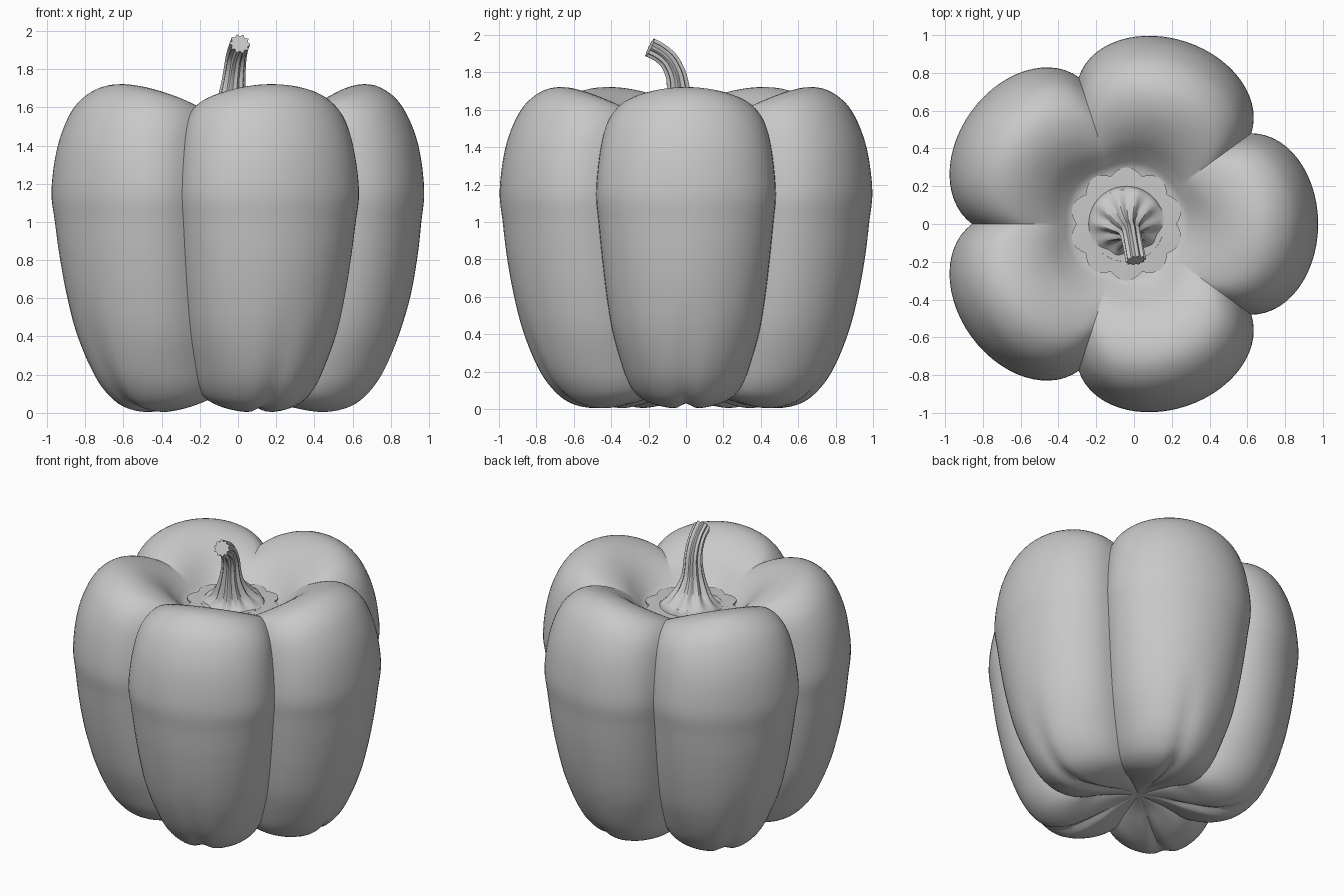
import bpy, bmesh
from math import sin, cos, pi, radians, exp
from mathutils import Vector

if "Cube" in bpy.data.objects:
    bpy.data.objects.remove(bpy.data.objects["Cube"], do_unlink=True)

LOBES = 5
AXIS_X = -0.04

grey = bpy.data.materials.new("matte grey")
grey.use_nodes = True
colour = (0.58, 0.58, 0.58, 1)
grey.diffuse_color = colour
grey.node_tree.nodes["Principled BSDF"].inputs["Base Color"].default_value = colour


def catmull(points, steps):
    """Smooth curve through the given points."""
    pts = [Vector(p) for p in points]
    pts = [pts[0]] + pts + [pts[-1]]
    curve = []
    for a, b, c, d in zip(pts, pts[1:], pts[2:], pts[3:]):
        for i in range(steps):
            t = i / steps
            curve.append(b + 0.5 * t * ((c - a) + t * ((2 * a - 5 * b + 4 * c - d)
                         + t * (3 * (b - c) + d - a))))
    return curve + [pts[-1]]


def loft(name, rings, sharp_angle):
    """Join closed rings of equal size into a skin with capped ends."""
    bm = bmesh.new()
    loops = [[bm.verts.new(p) for p in ring] for ring in rings]
    n = len(loops[0])
    for low, high in zip(loops, loops[1:]):
        for i in range(n):
            j = (i + 1) % n
            bm.faces.new((low[i], low[j], high[j], high[i]))
    bm.faces.new(loops[0][::-1])
    bm.faces.new(loops[-1])
    mesh = bpy.data.meshes.new(name)
    bm.to_mesh(mesh)
    bm.free()
    mesh.materials.append(grey)
    obj = bpy.data.objects.new(name, mesh)
    bpy.context.collection.objects.link(obj)
    bpy.ops.object.select_all(action="DESELECT")
    obj.select_set(True)
    bpy.context.view_layer.objects.active = obj
    bpy.ops.object.shade_smooth_by_angle(angle=radians(sharp_angle))
    return obj


# Lobed body: each row holds ridge radius, ridge height, seam radius, seam height
profile = [
    (0.01, 0.1, 0.01, 0.1), (0.15, 0.08, 0.12, 0.1), (0.33, 0.025, 0.25, 0.09),
    (0.5, 0, 0.37, 0.07), (0.64, 0.03, 0.46, 0.09), (0.74, 0.11, 0.53, 0.15),
    (0.82, 0.23, 0.59, 0.25), (0.895, 0.42, 0.67, 0.42), (0.945, 0.62, 0.725, 0.62),
    (0.98, 0.82, 0.765, 0.82), (1, 1, 0.795, 1), (1.015, 1.17, 0.817, 1.15),
    (0.985, 1.4, 0.79, 1.34), (0.92, 1.57, 0.74, 1.49), (0.84, 1.67, 0.67, 1.57),
    (0.73, 1.72, 0.58, 1.605), (0.6, 1.7, 0.49, 1.59), (0.47, 1.62, 0.41, 1.555),
    (0.36, 1.51, 0.34, 1.5), (0.29, 1.46, 0.28, 1.46), (0.15, 1.45, 0.15, 1.45),
]
HALF = pi / LOBES
SEGMENTS = 28
rings = []
curve = catmull(profile, 4)
for index, (ridge_r, ridge_z, seam_r, seam_z) in enumerate(curve):
    # The seams soften inside the top hollow
    soft = min(1, max(0, (index / len(curve) - 0.72) / 0.15))
    # A shallow groove splits the lower end of each ridge
    groove = 0.03 * max(0, 1 - ridge_z / 0.6) * min(1, ridge_r / 0.3)
    groove *= index < len(curve) / 2
    ring = []
    for lobe in range(LOBES):
        turn = lobe * 2 * HALF
        for k in range(SEGMENTS):
            t = -pi / 2 + pi * k / SEGMENTS
            bulge = cos(t) * (1 - soft) + cos(t) ** 2 * soft
            dent = groove * exp(-(t / 0.17) ** 2)
            low = max(0, 1 - ridge_z / 0.2)
            inner = seam_r * cos(HALF)
            x = inner + (ridge_r - inner) * bulge - dent * (1 - low)
            y = seam_r * sin(HALF) * sin(t)
            z = seam_z + (ridge_z - seam_z) * bulge + dent * low
            ring.append((AXIS_X + x * cos(turn) - y * sin(turn),
                         x * sin(turn) + y * cos(turn), z))
    rings.append(ring)
loft("pepper_body", rings, 40)


# Scalloped collar lying in the hollow
RIBS = 10
COUNT = RIBS * 8


def collar_ring(z, scale):
    ring = []
    for i in range(COUNT):
        a = 2 * pi * i / COUNT
        r = scale * (0.265 + 0.035 * abs(cos(RIBS / 2 * (a - pi / 2))))
        ring.append((AXIS_X + r * cos(a), r * sin(a), z))
    return ring


loft("collar", [collar_ring(1.44, 1), collar_ring(1.472, 1), collar_ring(1.475, 0.6)], 30)


# Ribbed stem, flared at the base and bending forward: x, y, z, radius
path = catmull([
    (-0.04, 0, 1.475, 0.2), (-0.038, -0.008, 1.52, 0.15), (-0.035, -0.022, 1.58, 0.108),
    (-0.03, -0.035, 1.65, 0.078), (-0.025, -0.042, 1.72, 0.064), (-0.018, -0.055, 1.79, 0.058),
    (-0.01, -0.09, 1.86, 0.055), (0, -0.14, 1.905, 0.054), (0.01, -0.193, 1.933, 0.055),
], 4)
stem = [[(AXIS_X + 0.2 * cos(2 * pi * i / COUNT), 0.2 * sin(2 * pi * i / COUNT), 1.46)
         for i in range(COUNT)]]
for i, point in enumerate(path):
    before, after = path[max(i - 1, 0)], path[min(i + 1, len(path) - 1)]
    along = (after - before).xyz.normalized()
    if i == 0:
        along = Vector((0, 0, 1))
    front = along.cross(Vector((1, 0, 0))).normalized()
    side = front.cross(along)
    depth = 0.11 * min(1, i / 6)
    ring = []
    for k in range(COUNT):
        a = 2 * pi * k / COUNT
        r = point.w * (1 - depth + depth * cos(RIBS * a))
        ring.append(point.xyz + r * (cos(a) * side + sin(a) * front))
    stem.append(ring)
loft("stem", stem, 40)
